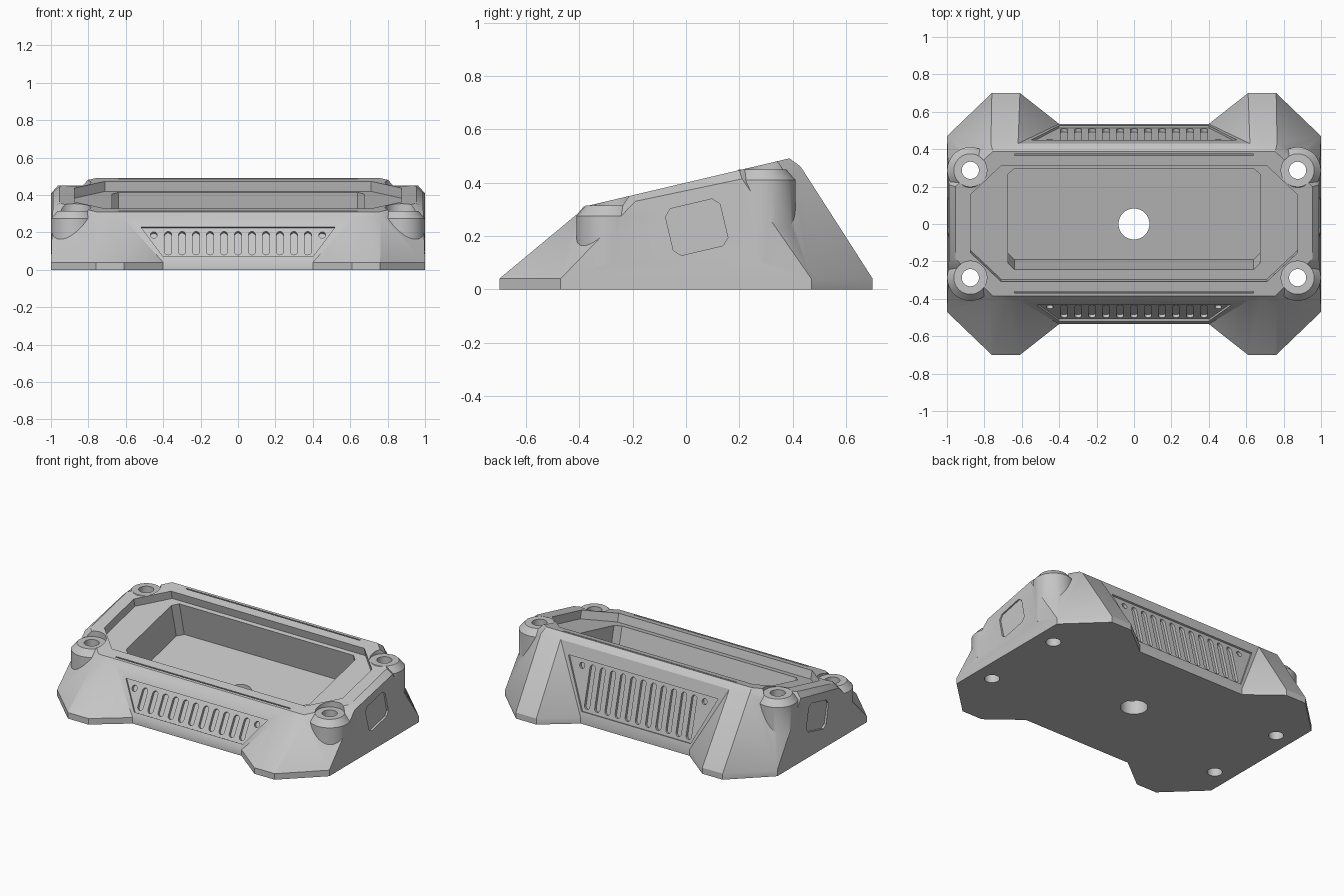
import bpy, bmesh, math
from mathutils import Vector, Matrix

cube = bpy.data.objects.get("Cube")
if cube:
    bpy.data.objects.remove(cube, do_unlink=True)

grey = bpy.data.materials.new("plain grey")
grey.use_nodes = True
GREY = (0.56, 0.56, 0.56, 1)
grey.diffuse_color = GREY
grey.node_tree.nodes["Principled BSDF"].inputs["Base Color"].default_value = GREY


def make(name, bm):
    bmesh.ops.recalc_face_normals(bm, faces=bm.faces)
    mesh = bpy.data.meshes.new(name)
    bm.to_mesh(mesh)
    bm.free()
    mesh.materials.append(grey)
    obj = bpy.data.objects.new(name, mesh)
    bpy.context.collection.objects.link(obj)
    return obj


def loft(bm, rings):
    """Closed solid through rings of equal length."""
    loops = [[bm.verts.new(p) for p in ring] for ring in rings]
    count = len(loops[0])
    for a, b in zip(loops, loops[1:]):
        for i in range(count):
            j = (i + 1) % count
            bm.faces.new((a[i], a[j], b[j], b[i]))
    bm.faces.new(loops[0][::-1])
    bm.faces.new(loops[-1])


def frame(origin, u, v):
    u, v = Vector(u).normalized(), Vector(v).normalized()
    m = Matrix((u, v, u.cross(v))).transposed().to_4x4()
    m.translation = origin
    return m


def prisms(name, m, shapes, depth, lift=0.1):
    """Outlines drawn on a plane, sunk by depth and raised by lift."""
    bm = bmesh.new()
    for pts in shapes:
        loft(bm, [[m @ Vector((x, y, h)) for x, y in pts] for h in (-depth, lift)])
    return make(name, bm)


def turned(name, x, y, profile, sides=40):
    """Stack of circles (radius, z) about a vertical axis."""
    angles = [math.tau * (i + 0.5) / sides for i in range(sides)]
    bm = bmesh.new()
    loft(bm, [[(x + r * math.cos(a), y + r * math.sin(a), z) for a in angles]
              for r, z in profile])
    return make(name, bm)


def combine(target, tool, operation="DIFFERENCE"):
    tool.hide_render = True
    mod = target.modifiers.new("boolean", "BOOLEAN")
    mod.operation, mod.solver, mod.object = operation, "EXACT", tool
    bpy.context.view_layer.objects.active = target
    bpy.ops.object.modifier_apply(modifier=mod.name)
    bpy.data.objects.remove(tool, do_unlink=True)


def cut_rect(x, y0, y1, c, d):
    """Rectangle with cut corners: c along x, d along y."""
    return [(-x + c, y0), (x - c, y0), (x, y0 + d), (x, y1 - d),
            (x - c, y1), (-x + c, y1), (-x, y1 - d), (-x, y0 + d)]


def slot(x, y0, y1, r):
    """Upright slot with round ends; y1 - y0 exceeds 2 r."""
    arc = [(r * math.cos(a), r * math.sin(a))
           for a in (math.pi * i / 8 for i in range(9))]
    return ([(x + p, y1 - r + q) for p, q in arc]
            + [(x - p, y0 + r - q) for p, q in arc])


# Body: four-footed slab rising to a tilted octagonal top
def ring(front, back, height):
    right = front + back[::-1]
    full = right + [(-x, y) for x, y in right[::-1]]
    return [(x, y, height(y)) for x, y in full]


SLOPE = 0.235
foot = [(0.40, 0.535), (0.61, 0.70), (0.76, 0.70), (1, 0.47)]
foot_front = [(x, -y) for x, y in foot]
shoulder_front = [(0.62, -0.405), (0.68, -0.405), (0.765, -0.405), (0.99, -0.19)]
shoulder_back = [(0.62, 0.43), (0.68, 0.43), (0.765, 0.43), (0.99, 0.21)]
top_front = [(0.61, -0.385), (0.67, -0.385), (0.755, -0.385), (0.955, -0.185)]
top_back = [(0.61, 0.388), (0.67, 0.388), (0.755, 0.388), (0.955, 0.20)]

bm = bmesh.new()
loft(bm, [ring(foot_front, foot, lambda y: 0),
          ring(foot_front, foot, lambda y: 0.04),
          ring(shoulder_front, shoulder_back, lambda y: 0.37 + 0.21 * y),
          ring(top_front, top_back, lambda y: 0.40 + SLOPE * y)])
bmesh.ops.triangulate(bm, faces=[f for f in bm.faces if len(f.verts) == 4])
body = make("console_housing", bm)

# Screw bosses at the corners, then their seats and through holes
bosses = [(sx * 0.875, sy * 0.287, 0.45 if sy > 0 else 0.315)
          for sx in (-1, 1) for sy in (-1, 1)]
for x, y, z in bosses:
    combine(body, turned("boss", x, y, [(0.124, 0.1), (0.124, z - 0.04), (0.086, z + 0.003)]),
            "UNION")
for x, y, z in bosses:
    combine(body, turned("boss_bore", x, y,
                         [(0.046, -0.1), (0.046, z), (0.0885, z), (0.0885, 0.7)]))

# Display ledge, deep pocket and trim slits on the tilted top
top = frame((0, 0, 0.40), (1, 0, 0), (0, 1, SLOPE))
combine(body, prisms("ledge", top, [cut_rect(0.875, -0.317, 0.32, 0.165, 0.16)], 0.055))
combine(body, prisms("pocket", top, [cut_rect(0.675, -0.262, 0.293, 0.035, 0.035)], 0.285))
slits = [[(-0.64, v - 0.004), (0.64, v - 0.004), (0.64, v + 0.004), (-0.64, v + 0.004)]
         for v in (-0.376, 0.38)]
combine(body, prisms("trim_slits", top, slits, 0.012))

# Cable hole through the pocket floor
combine(body, turned("cable_hole", 0, 0, [(0.083, -0.1), (0.083, 0.7)]))

# Sunken vent panels with rows of slots, front and back
vents = [(frame((0, -0.535, 0.04), (1, 0, 0), (0, 0.13, 0.245)), 0.034, 0.215, 0.52),
         (frame((0, 0.535, 0.04), (-1, 0, 0), (0, -0.105, 0.42)), 0.038, 0.355, 0.55)]
for plane, low, high, wide in vents:
    panel = [(-0.4, low), (0.4, low), (wide, high), (-wide, high)]
    combine(body, prisms("vent_panel", plane, [panel], 0.012))
    slots = [slot(i * 0.0747, low + 0.018, high - 0.022, 0.019) for i in range(-5, 6)]
    slots += [slot(s * 0.45, high - 0.062, high - 0.024, 0.018) for s in (-1, 1)]
    combine(body, prisms("vent_slots", plane, slots, 0.03))

# Shallow tilted windows on both ends
turn = Matrix.Rotation(math.atan(SLOPE), 2)
for side in (-1, 1):
    plane = frame((side, 0.04, 0.233), (0, side, 0), (0, 0, 1))
    pts = [turn @ Vector(p) for p in cut_rect(0.105, -0.09, 0.09, 0.025, 0.025)]
    combine(body, prisms("end_window", plane, [[(side * p.x, p.y) for p in pts]], 0.018))

bpy.ops.object.select_all(action="DESELECT")
body.select_set(True)
bpy.context.view_layer.objects.active = body
bpy.ops.object.shade_smooth_by_angle(angle=math.radians(30))
